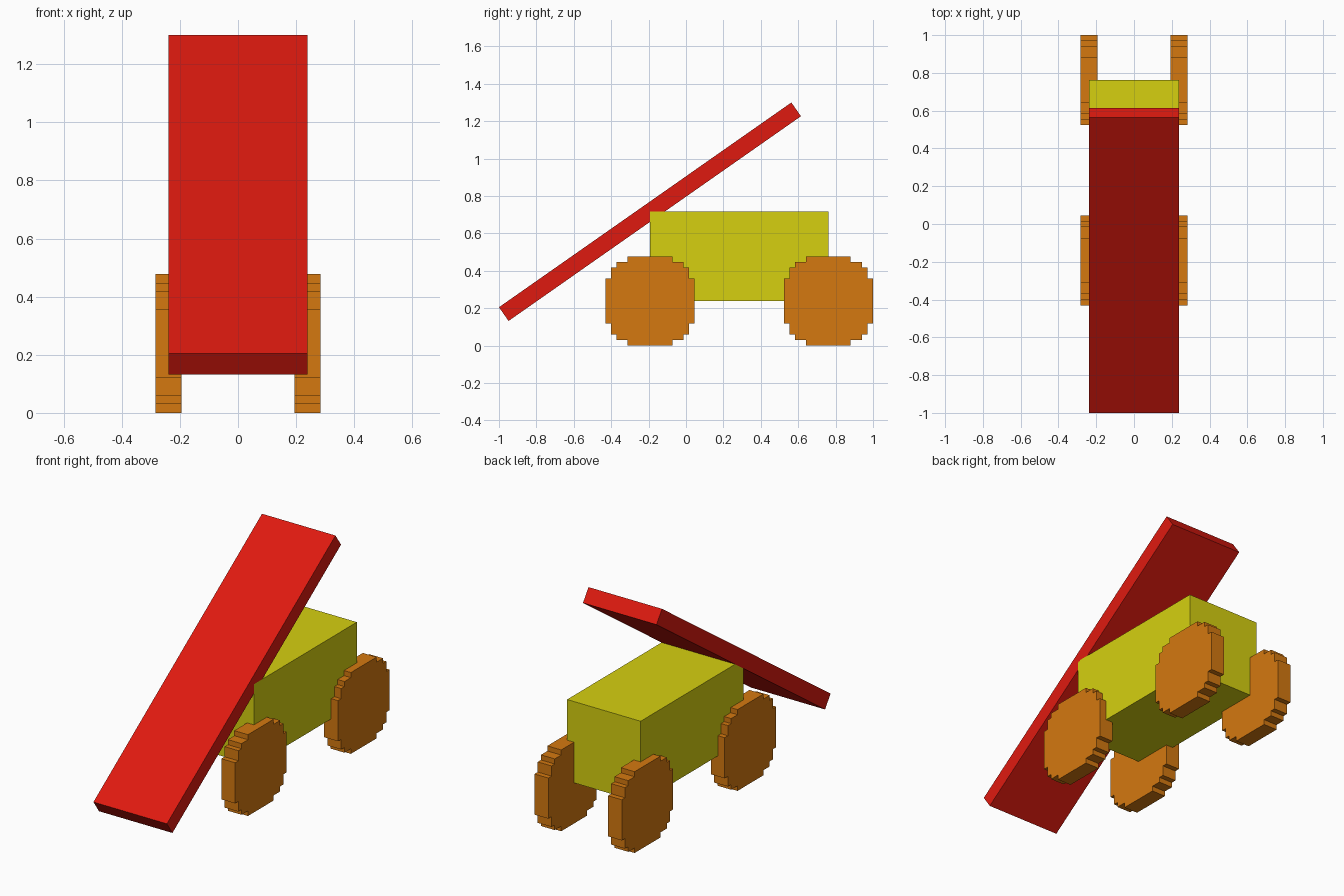
import bpy
import bmesh
from math import radians
from mathutils import Matrix

if "Cube" in bpy.data.objects:
    bpy.data.objects.remove(bpy.data.objects["Cube"])

U = 2 / 67.073          # one block unit
BACK_Y = 0.7615         # rear end of the body, also the rear axle
FRONT_Y = BACK_Y - 32 * U


def material(name, rgb):
    mat = bpy.data.materials.new(name)
    mat.diffuse_color = (*rgb, 1)
    mat.use_nodes = True
    mat.node_tree.nodes["Principled BSDF"].inputs["Base Color"].default_value = mat.diffuse_color
    return mat


RED = material("red", (0.74, 0.01, 0.005))
YELLOW = material("yellow", (0.67, 0.63, 0.005))
ORANGE = material("orange", (0.66, 0.19, 0.005))


def finish(name, bm, mat, location, tilt=0):
    bmesh.ops.recalc_face_normals(bm, faces=bm.faces)
    mesh = bpy.data.meshes.new(name)
    bm.to_mesh(mesh)
    bm.free()
    mesh.materials.append(mat)
    obj = bpy.data.objects.new(name, mesh)
    obj.location = location
    obj.rotation_euler.x = tilt
    bpy.context.collection.objects.link(obj)


def box(name, size, mat, location, tilt=0):
    bm = bmesh.new()
    bmesh.ops.create_cube(bm, size=1, matrix=Matrix.Diagonal((*size, 1)))
    finish(name, bm, mat, location, tilt)


def wheel(name, location):
    # stepped round outline: one quarter, mirrored around the axle
    quarter = [(8, 4), (7, 4), (7, 6), (6, 6), (6, 7), (4, 7), (4, 8)]
    half = quarter + [(-y, z) for y, z in reversed(quarter)]
    outline = half + [(y, -z) for y, z in reversed(half)]
    bm = bmesh.new()
    face = bm.faces.new([bm.verts.new((-1.5 * U, y * U, z * U)) for y, z in outline])
    ext = bmesh.ops.extrude_face_region(bm, geom=[face], use_keep_orig=True)
    verts = [g for g in ext["geom"] if isinstance(g, bmesh.types.BMVert)]
    bmesh.ops.translate(bm, verts=verts, vec=(3 * U, 0, 0))
    finish(name, bm, ORANGE, location)


# Body block
box("body", (16 * U, 32 * U, 16 * U), YELLOW, (0, BACK_Y - 16 * U, 16 * U))

# Tilted plank centred on the body's top front edge
box("ramp", (16 * U, 64 * U, 3 * U), RED, (0, FRONT_Y, 24 * U), radians(35))

# Four wheels
for end, y in (("front", FRONT_Y), ("back", BACK_Y)):
    for side, s in (("left", -1), ("right", 1)):
        wheel(f"{end}_{side}_wheel", (s * 8 * U, y, 8 * U))
